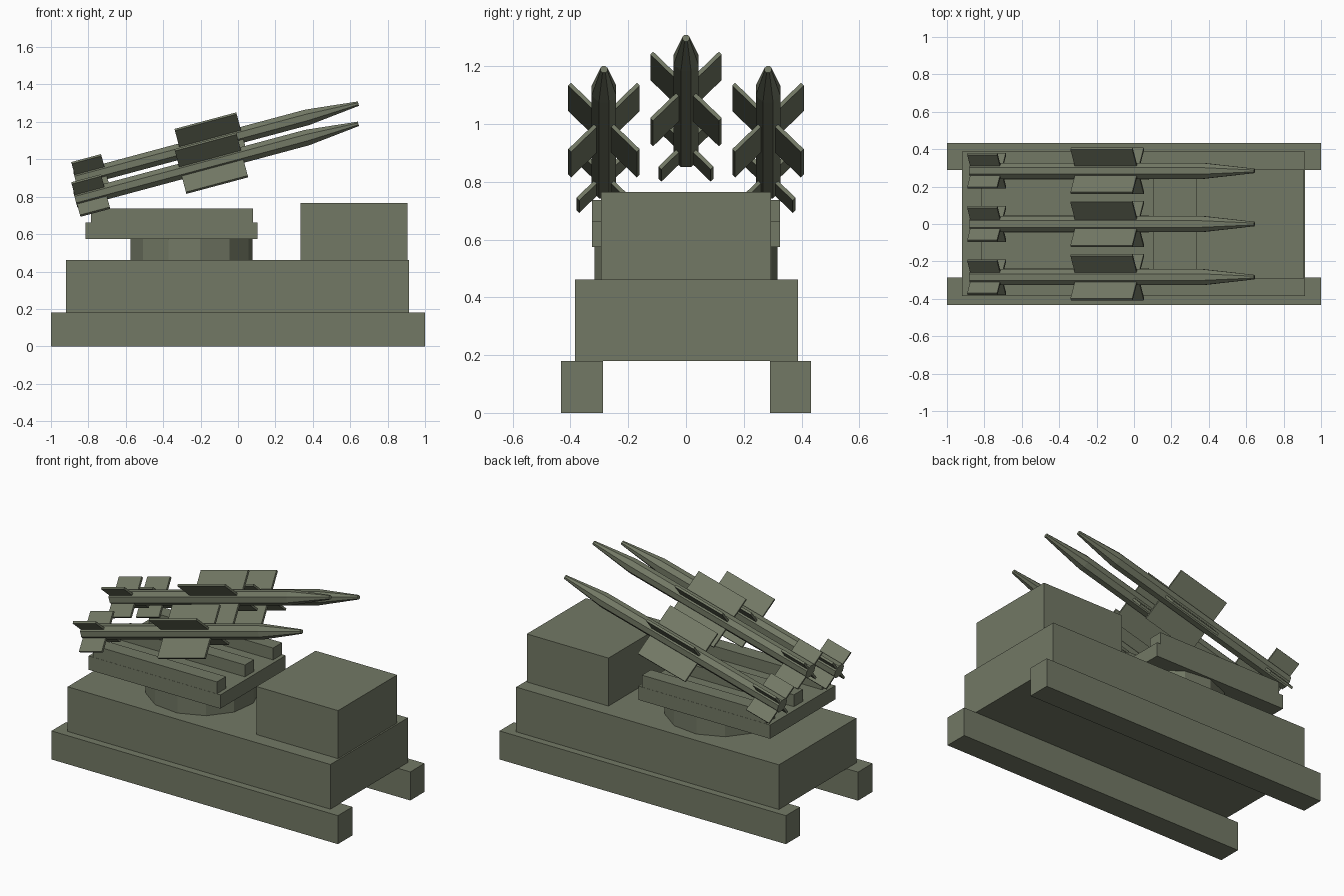
import bpy, bmesh
from math import radians, cos, sin, pi
from mathutils import Matrix

if "Cube" in bpy.data.objects:
    bpy.data.objects.remove(bpy.data.objects["Cube"])

olive = bpy.data.materials.new("olive")
olive.diffuse_color = (0.17, 0.19, 0.13, 1)
olive.use_nodes = True
olive.node_tree.nodes["Principled BSDF"].inputs["Base Color"].default_value = olive.diffuse_color


def finish(bm, name):
    bmesh.ops.recalc_face_normals(bm, faces=bm.faces)
    me = bpy.data.meshes.new(name)
    bm.to_mesh(me)
    bm.free()
    me.materials.append(olive)
    ob = bpy.data.objects.new(name, me)
    bpy.context.collection.objects.link(ob)
    return ob


def add_box(bm, x, y, z, rot=Matrix()):
    """Box from (min, max) ranges, then rotated about the origin."""
    size = [r[1] - r[0] for r in (x, y, z)]
    mid = [(r[0] + r[1]) / 2 for r in (x, y, z)]
    m = rot @ Matrix.Translation(mid) @ Matrix.Diagonal((*size, 1))
    bmesh.ops.create_cube(bm, size=1, matrix=m)


def box(name, x, y, z):
    bm = bmesh.new()
    add_box(bm, x, y, z)
    return finish(bm, name)


# Vehicle body
box("left_track", (-1, 1), (0.29, 0.432), (0, 0.18))
box("right_track", (-1, 1), (-0.432, -0.287), (0, 0.18))
box("hull", (-0.92, 0.915), (-0.385, 0.387), (0.18, 0.462))
box("cabin", (0.335, 0.905), (-0.295, 0.295), (0.462, 0.765))

# Twelve-sided turntable
bm = bmesh.new()
bmesh.ops.create_cone(bm, cap_ends=True, segments=12, radius1=1, radius2=1, depth=0.116,
                      matrix=Matrix.Translation((-0.248, 0, 0.519))
                      @ Matrix.Diagonal((0.329, 0.32, 1, 1))
                      @ Matrix.Rotation(radians(8), 4, 'Z'))
finish(bm, "turntable")

# Launcher platform with three rails
box("platform", (-0.815, 0.105), (-0.326, 0.326), (0.575, 0.662))
for i, y in enumerate((-0.28, 0, 0.28)):
    box(f"rail_{i + 1}", (-0.785, 0.08), (y - 0.045, y + 0.045), (0.662, 0.737))


# Missile along local +x: eight-sided body, tapered nose, two sets of crossed fins
def missile(name, y, z):
    bm = bmesh.new()
    rings = []
    for s, r in ((0, 0.046), (1.284, 0.046), (1.567, 0.013)):
        rings.append([bm.verts.new((s, r * cos((k + 0.5) * pi / 4), r * sin((k + 0.5) * pi / 4)))
                      for k in range(8)])
    for a, b in zip(rings, rings[1:]):
        for k in range(8):
            n = (k + 1) % 8
            bm.faces.new((a[k], a[n], b[n], b[k]))
    bm.faces.new(rings[0])
    bm.faces.new(rings[-1])
    for start, end, span in ((0.003, 0.168, 0.128), (0.582, 0.924, 0.168)):
        for k in range(4):
            rot = Matrix.Rotation(radians(45 + 90 * k), 4, 'X')
            add_box(bm, (start, end), (0.03, span), (-0.007, 0.007), rot)
    ob = finish(bm, name)
    ob.location = (-0.87, y, z)
    ob.rotation_euler = (0, radians(-15), 0)


missile("centre_missile", 0, 0.892)
missile("right_missile", -0.284, 0.784)
missile("left_missile", 0.284, 0.784)
